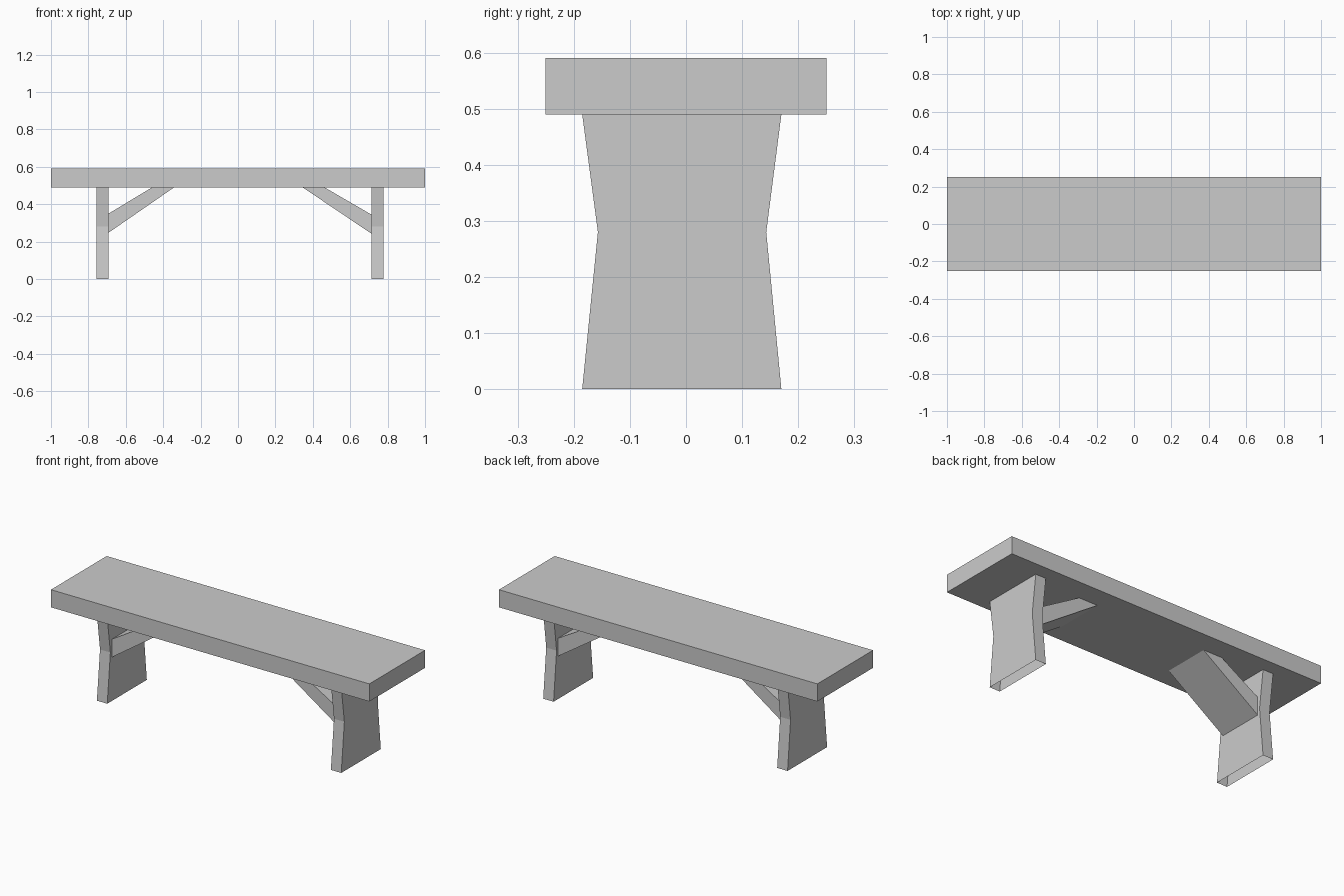
import bpy

cube = bpy.data.objects.get("Cube")
if cube:
    bpy.data.objects.remove(cube, do_unlink=True)

# Single plain grey
grey = bpy.data.materials.new("plain_grey")
grey.use_nodes = True
colour = (0.6, 0.6, 0.6, 1)
grey.diffuse_color = colour
grey.node_tree.nodes["Principled BSDF"].inputs["Base Color"].default_value = colour


def add_mesh(name, verts, faces):
    mesh = bpy.data.meshes.new(name)
    mesh.from_pydata(verts, [], faces)
    mesh.materials.append(grey)
    obj = bpy.data.objects.new(name, mesh)
    bpy.context.collection.objects.link(obj)
    # Outward normals
    bpy.context.view_layer.objects.active = obj
    obj.select_set(True)
    bpy.ops.object.mode_set(mode='EDIT')
    bpy.ops.mesh.select_all(action='SELECT')
    bpy.ops.mesh.normals_make_consistent(inside=False)
    bpy.ops.object.mode_set(mode='OBJECT')
    obj.select_set(False)
    return obj


def loft(name, rings, capped=True):
    """Join four-point rings into a tube, optionally closing both ends."""
    verts = [p for ring in rings for p in ring]
    faces = []
    for r in range(len(rings) - 1):
        for i in range(4):
            j = (i + 1) % 4
            faces.append((r * 4 + i, r * 4 + j, r * 4 + 4 + j, r * 4 + 4 + i))
    if capped:
        last = len(verts) - 4
        faces += [(3, 2, 1, 0), tuple(range(last, last + 4))]
    return add_mesh(name, verts, faces)


def ring_at(x0, x1, y0, y1, z):
    return [(x0, y0, z), (x1, y0, z), (x1, y1, z), (x0, y1, z)]


SEAT_BOTTOM, SEAT_TOP = 0.49, 0.59

# Seat plank
loft("seat", [ring_at(-1, 1, -0.25, 0.25, z) for z in (SEAT_BOTTOM, SEAT_TOP)])

# Waisted legs, open underneath, and tapered braces up to the seat
for side, sign, inner, outer, foot_of_brace, seat_end in (
        ("left", 1, 0.713, 0.778, (0.243, 0.345), (0.346, 0.463)),
        ("right", -1, 0.692, 0.757, (0.248, 0.35), (0.342, 0.46))):
    x0, x1 = sorted((sign * inner, sign * outer))
    loft(side + "_leg", [
        ring_at(x0, x1, -0.185, 0.17, 0),
        ring_at(x0, x1, -0.157, 0.143, 0.28),
        ring_at(x0, x1, -0.185, 0.17, SEAT_BOTTOM)], capped=False)

    low, high = foot_of_brace
    near, far = seat_end
    profile = [(inner, low), (near, SEAT_BOTTOM), (far, SEAT_BOTTOM), (inner, high)]
    loft(side + "_brace", [[(sign * x, y, z) for x, z in profile]
                           for y in (-0.14, 0.129)])
